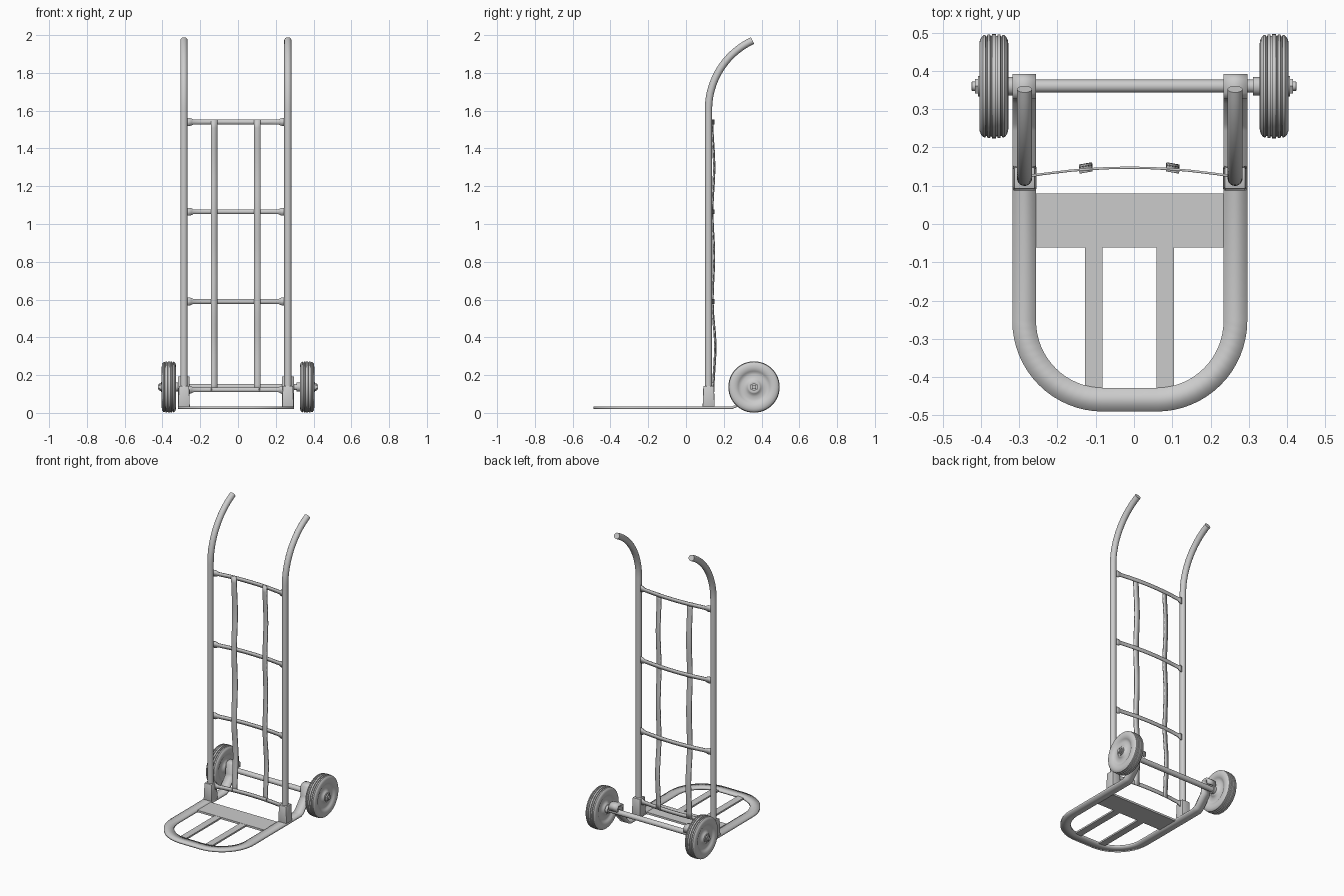
import bpy, bmesh
from math import sin, cos, pi, radians
from mathutils import Vector, Matrix

if "Cube" in bpy.data.objects:
    bpy.data.objects.remove(bpy.data.objects["Cube"])

CX = -0.011            # centre of the frame in x
AXLE = Vector((0, 0.36, 0.137))


def finish(bm, name, smooth=True):
    bmesh.ops.recalc_face_normals(bm, faces=bm.faces)
    me = bpy.data.meshes.new(name)
    bm.to_mesh(me)
    bm.free()
    ob = bpy.data.objects.new(name, me)
    bpy.context.collection.objects.link(ob)
    if smooth:
        bpy.ops.object.select_all(action='DESELECT')
        ob.select_set(True)
        bpy.context.view_layer.objects.active = ob
        bpy.ops.object.shade_smooth_by_angle(angle=radians(35))
    return ob


def ribbon(name, pairs, thick):
    """Flat bar: a strip of quads between edge point pairs, thickened."""
    bm = bmesh.new()
    rows = [(bm.verts.new(a), bm.verts.new(b)) for a, b in pairs]
    for (a, b), (c, d) in zip(rows, rows[1:]):
        bm.faces.new((a, b, d, c))
    ob = finish(bm, name)
    m = ob.modifiers.new("thickness", 'SOLIDIFY')
    m.thickness, m.offset, m.use_even_offset = thick, 0, True
    return ob


def box(name, lo, hi, taper=1.0, bevel=0.0):
    bm = bmesh.new()
    lo, hi = Vector(lo), Vector(hi)
    bmesh.ops.create_cube(bm, size=1)
    for v in bm.verts:
        if v.co.z > 0:
            v.co.x *= taper
            v.co.y *= taper
        v.co = (lo + hi) / 2 + v.co * (hi - lo)
    if bevel:
        bmesh.ops.bevel(bm, geom=bm.edges[:], offset=bevel, segments=2,
                        profile=0.5, affect='EDGES')
    return finish(bm, name, bevel > 0)


def lathe_x(name, profile, centre, side=1, steps=48):
    """Spin (x, radius) points around the x axis."""
    bm = bmesh.new()
    vs = [bm.verts.new((x * side, 0, r)) for x, r in profile]
    es = [bm.edges.new(p) for p in zip(vs, vs[1:])]
    bmesh.ops.spin(bm, geom=vs + es, cent=(0, 0, 0), axis=(1, 0, 0),
                   angle=2 * pi, steps=steps)
    bmesh.ops.remove_doubles(bm, verts=bm.verts, dist=1e-5)
    bmesh.ops.translate(bm, verts=bm.verts, vec=centre)
    return finish(bm, name)


def tube(name, pts, r, sides=24):
    """Round tube along a path lying in a y-z plane."""
    bm = bmesh.new()
    rings = []
    for i, p in enumerate(pts):
        t = (pts[min(i + 1, len(pts) - 1)] - pts[max(i - 1, 0)]).normalized()
        u, w = Vector((1, 0, 0)), t.cross(Vector((1, 0, 0)))
        rings.append([bm.verts.new(p + r * (u * cos(a) + w * sin(a)))
                      for a in (2 * pi * k / sides for k in range(sides))])
    for a, b in zip(rings, rings[1:]):
        for k in range(sides):
            j = (k + 1) % sides
            bm.faces.new((a[k], a[j], b[j], b[k]))
    bm.faces.new(rings[0])
    bm.faces.new(rings[-1])
    return finish(bm, name)


# U-shaped base bar, its rear arms rising and hooking over the axle
hook = [(0.385, 0.15), (0.385, 0.178), (0.375, 0.187), (0.345, 0.187),
        (0.333, 0.178), (0.33, 0.115), (0.32, 0.098), (0.265, 0.036),
        (0.245, 0.0275)]
Z = 0.0275
left = [((-0.306, y, z), (-0.244, y, z)) for y, z in hook]
for k in range(17):
    a = pi + k * pi / 32
    left.append(tuple((-0.07 + r * cos(a), -0.253 + r * sin(a), Z)
                      for r in (0.237, 0.175)))
left = [((-0.307, p[1], p[2]), (-0.245, q[1], q[2])) if i < len(hook) else (p, q)
        for i, (p, q) in enumerate(left)]
right = [tuple((-p[0], p[1], p[2]) for p in pr) for pr in reversed(left)]
base = ribbon("base_bar", left + right, 0.013)
base.location.x = CX

# Toe plate and its two support bars
box("toe_plate", (-0.256, -0.062, 0.021), (0.236, 0.08, 0.034))
for side, x in (("left", -0.105), ("right", 0.082)):
    box("toe_bar_" + side, (x - 0.023, -0.432, 0.022), (x + 0.023, -0.06, 0.033))

# Upright poles with curved handles, and their sockets
for side, s in (("left", -1), ("right", 1)):
    x = CX + 0.275 * s
    R = 0.404
    path = [Vector((x, 0.119, 0.04)), Vector((x, 0.119, 0.8))]
    for k in range(21):
        a = radians(65) * k / 20
        path.append(Vector((x, 0.119 + R * (1 - cos(a)), 1.605 + R * sin(a))))
    tube("pole_" + side, path, 0.0195)
    box("pole_socket_" + side, (x - 0.031, 0.088, 0.03), (x + 0.031, 0.152, 0.143),
        taper=0.88, bevel=0.004)

# Bowed cross slats with flared ends
for n, z in enumerate((0.122, 0.59, 1.065, 1.54)):
    pairs = []
    for t in (-1, -0.93, -0.89, -0.86, -0.6, -0.4, -0.2, 0,
              0.2, 0.4, 0.6, 0.86, 0.89, 0.93, 1):
        h = 0.021 if abs(t) > 0.92 else 0.017 if abs(t) > 0.88 else 0.0125
        p = Vector((CX + 0.262 * t, 0.147 - 0.022 * t * t, z))
        pairs.append((p - Vector((0, 0, h)), p + Vector((0, 0, h))))
    ribbon("cross_slat_%d" % (n + 1), pairs, 0.006)

# Wavy vertical slats
wave = [(1.55, 0.138), (1.3, 0.149), (1.065, 0.139), (0.83, 0.148),
        (0.59, 0.14), (0.35, 0.155), (0.11, 0.144)]
for side, x, tilt in (("left", -0.126, 0.003), ("right", 0.101, -0.003)):
    pairs = []
    for (z0, y0), (z1, y1) in zip(wave, wave[1:]):
        for k in range(6):
            f = k / 6
            y = y0 + (y1 - y0) * (1 - cos(pi * f)) / 2
            z = z0 + (z1 - z0) * f
            pairs.append(((x - 0.017, y - tilt, z), (x + 0.017, y + tilt, z)))
    z, y = wave[-1]
    pairs.append(((x - 0.017, y - tilt, z), (x + 0.017, y + tilt, z)))
    ribbon("upright_slat_" + side, pairs, 0.007)

# Axle
lathe_x("axle", [(-0.325, 0), (-0.325, 0.017), (0.325, 0.017), (0.325, 0)], AXLE)

# Wheels: grooved tyre, dished disc and hub
half = [(0.0, 0.136), (0.005, 0.136), (0.006, 0.131), (0.009, 0.131), (0.010, 0.1355),
        (0.017, 0.135), (0.018, 0.130), (0.021, 0.130), (0.022, 0.134),
        (0.028, 0.133), (0.034, 0.126), (0.037, 0.118), (0.038, 0.106),
        (0.036, 0.094), (0.031, 0.084), (0.026, 0.078), (0.024, 0.066),
        (0.026, 0.05), (0.031, 0.038), (0.036, 0.034), (0.038, 0.03), (0.038, 0)]
tyre = [(-x, r) for x, r in reversed(half)] + half[1:]
for side, s in (("left", -1), ("right", 1)):
    c = AXLE + Vector((0.366 * s, 0, 0))
    lathe_x("wheel_" + side, tyre, c, s, 64)
    # inner collar, outer washer, nut and axle tip
    lathe_x("wheel_collar_" + side, [(-0.055, 0), (-0.055, 0.024), (-0.03, 0.024)], c, s, 32)
    lathe_x("wheel_washer_" + side, [(0.03, 0.027), (0.042, 0.027), (0.042, 0)], c, s, 32)
    lathe_x("axle_nut_" + side, [(0.04, 0.022), (0.05, 0.022), (0.05, 0)], c, s, 6)
    lathe_x("axle_tip_" + side, [(0.045, 0.012), (0.057, 0.012), (0.058, 0.011),
                                 (0.058, 0)], c, s, 24)
